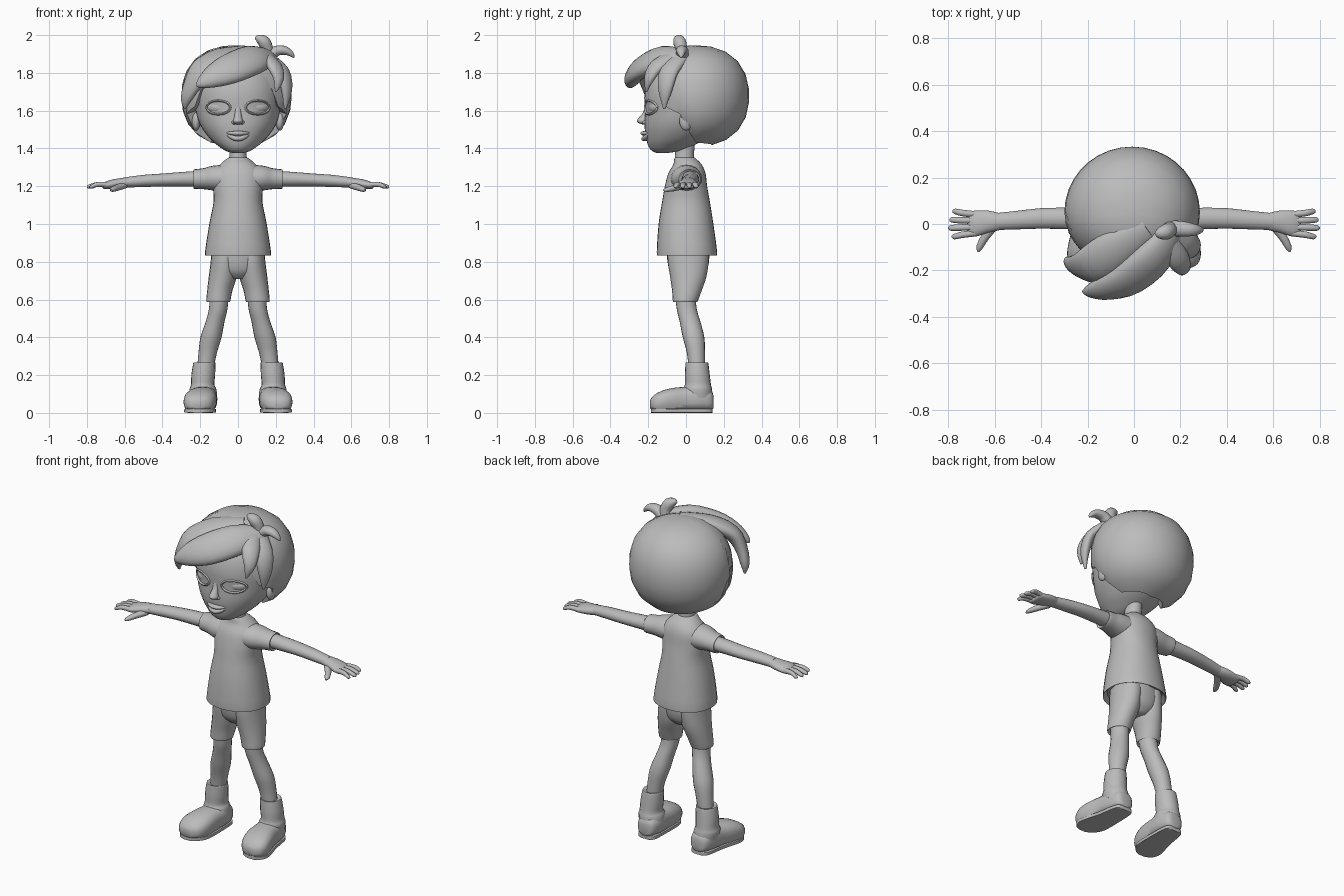
import bpy, bmesh, math
from mathutils import Vector

GREY = bpy.data.materials.new("plain_grey")
GREY.diffuse_color = (0.5, 0.5, 0.5, 1)
X, Y, Z = Vector((1, 0, 0)), Vector((0, 1, 0)), Vector((0, 0, 1))
HEAD = Vector((0, 0.03, 1.66))


def finish(name, bm, mirror=False):
    bmesh.ops.recalc_face_normals(bm, faces=bm.faces)
    me = bpy.data.meshes.new(name)
    bm.to_mesh(me)
    bm.free()
    me.materials.append(GREY)
    ob = bpy.data.objects.new(name, me)
    bpy.context.collection.objects.link(ob)
    bpy.ops.object.select_all(action='DESELECT')
    ob.select_set(True)
    bpy.context.view_layer.objects.active = ob
    bpy.ops.object.shade_smooth_by_angle(angle=math.radians(50))
    if mirror:
        ob.modifiers.new("mirror", 'MIRROR')
    return ob


def spline(secs, k):
    # Catmull-Rom through the section tuples
    out = []
    for i in range(len(secs) - 1):
        a, b, c, d = (secs[max(i - 1, 0)], secs[i], secs[i + 1],
                      secs[min(i + 2, len(secs) - 1)])
        for j in range(k):
            t = j / k
            out.append([0.5 * (2 * q + (r - p) * t + (2 * p - 5 * q + 4 * r - s) * t * t
                               + (3 * q - p - 3 * r + s) * t ** 3)
                        for p, q, r, s in zip(a, b, c, d)])
    return out + [list(secs[-1])]


def loft(name, secs, u=None, v=None, normal=None, n=20, p=2.0, k=3, mirror=False, floor=None):
    # sections are x, y, z, radius along u, radius along v
    secs = spline(secs, k)
    bm = bmesh.new()
    rings = []
    for i, (x, y, z, r1, r2) in enumerate(secs):
        c = Vector((x, y, z))
        a, b = u, v
        if a is None:
            t = Vector(secs[min(i + 1, len(secs) - 1)][:3]) - Vector(secs[max(i - 1, 0)][:3])
            a = t.cross(normal or (c - HEAD)).normalized()
            b = a.cross(t).normalized()
        ring = []
        for j in range(n):
            w = 2 * math.pi * j / n
            cs, sn = math.cos(w), math.sin(w)
            e = (abs(cs) ** p + abs(sn) ** p) ** (-1 / p)
            co = c + a * (max(r1, .002) * cs * e) + b * (max(r2, .002) * sn * e)
            if floor is not None:
                co.z = max(co.z, floor)
            ring.append(bm.verts.new(co))
        rings.append(ring)
    for r, s in zip(rings, rings[1:]):
        for j in range(n):
            bm.faces.new((r[j], r[(j + 1) % n], s[(j + 1) % n], s[j]))
    bm.faces.new(rings[0])
    bm.faces.new(rings[-1])
    return finish(name, bm, mirror)


def ball(name, loc, size, turn=0, mirror=False):
    bm = bmesh.new()
    bmesh.ops.create_uvsphere(bm, u_segments=20, v_segments=12, radius=1)
    for w in bm.verts:
        q = Vector(a * b for a, b in zip(w.co, size))
        c, s = math.cos(turn), math.sin(turn)
        w.co = Vector((q.x * c - q.y * s, q.x * s + q.y * c, q.z)) + Vector(loc)
    return finish(name, bm, mirror)


# Shirt and sleeves
loft("shirt", [(0, .005, .86, .15, .14), (0, .005, .838, .168, .152), (0, .005, .85, .175, .16),
               (0, 0, 1.0, .152, .145), (0, 0, 1.12, .129, .126), (0, 0, 1.2, .133, .112),
               (0, .005, 1.27, .13, .098), (0, .008, 1.315, .095, .075),
               (0, -.004, 1.345, .06, .058), (0, -.006, 1.352, .048, .052)], X, Y, n=28, p=2.2)
loft("sleeve", [(.05, 0, 1.24, .085, .075), (.13, .004, 1.243, .08, .066), (.18, .012, 1.24, .066, .056),
                (.225, .018, 1.238, .06, .052), (.236, .018, 1.238, .056, .05),
                (.23, .018, 1.238, .045, .042)], Y, Z, mirror=True)

# Neck and arms
loft("neck", [(0, -.006, 1.3, .055, .056), (0, -.008, 1.37, .045, .05), (0, 0, 1.48, .05, .055)], X, Y)
loft("arm", [(.18, .022, 1.24, .046, .043), (.3, .024, 1.237, .046, .038), (.4, .024, 1.233, .044, .034),
             (.5, .017, 1.228, .04, .032), (.6, .01, 1.22, .036, .027)], Y, Z, mirror=True)

# Hands
loft("palm", [(.58, .01, 1.221, .037, .027), (.63, .01, 1.215, .048, .027), (.68, .002, 1.208, .056, .024),
              (.71, .0, 1.203, .052, .017), (.718, .0, 1.202, .04, .009)], Y, Z, mirror=True)
for i, (y0, y1, tip) in enumerate([(.041, .054, .782), (.014, .018, .795), (-.013, -.017, .8), (-.039, -.054, .785)]):
    loft("finger_%d" % (i + 1), [(.68, y0, 1.208, .014, .014), (.74, (y0 + y1) / 2, 1.21, .014, .013),
                                 (tip - .012, y1, 1.199, .012, .011), (tip, y1, 1.196, .004, .004)],
         Y, Z, n=12, mirror=True)
loft("thumb", [(.6, -.005, 1.205, .02, .018), (.64, -.055, 1.192, .018, .017), (.665, -.1, 1.182, .014, .012),
               (.67, -.12, 1.178, .004, .004)], normal=Z, n=12, mirror=True)

# Shorts
loft("shorts_hips", [(0, .012, .71, .05, .06), (0, .012, .745, .11, .094), (0, .012, .8, .138, .11),
                     (0, .01, .88, .138, .114)], X, Y, n=24, p=2.2)
loft("shorts_leg", [(.103, -.004, .61, .045, .045), (.104, -.004, .588, .059, .062), (.104, -.003, .596, .064, .067),
                    (.096, .005, .65, .067, .079), (.081, .012, .72, .074, .096), (.072, .012, .8, .073, .108),
                    (.07, .012, .86, .07, .108)], X, Y, mirror=True)

# Legs and boots
loft("leg", [(.098, -.004, .63, .05, .054), (.105, .004, .55, .049, .053), (.122, .022, .48, .05, .055),
             (.143, .04, .4, .056, .057), (.16, .052, .32, .049, .048), (.172, .057, .24, .044, .043)],
     X, Y, mirror=True)
loft("boot_shaft", [(.18, .065, .08, .07, .076), (.185, .062, .125, .071, .076), (.187, .063, .15, .062, .069),
                    (.184, .06, .2, .063, .066), (.179, .058, .258, .059, .061),
                    (.178, .057, .268, .055, .057), (.176, .057, .262, .042, .042)], X, Y, mirror=True)
loft("shoe", [(.176, .146, .058, .025, .03), (.177, .132, .066, .052, .052), (.18, .07, .073, .07, .07),
              (.186, 0, .07, .074, .068), (.196, -.07, .066, .083, .066), (.205, -.13, .058, .083, .058),
              (.21, -.172, .05, .064, .042), (.212, -.19, .046, .03, .022)], X, Z, p=2.7, mirror=True, floor=.02)
loft("sole", [(.176, .14, .012, .03, .012), (.178, .12, .012, .056, .012), (.186, 0, .012, .07, .012),
              (.202, -.11, .012, .083, .012), (.211, -.165, .012, .062, .012), (.213, -.185, .012, .03, .012)],
     X, Z, p=8, mirror=True)

# Head
loft("head", [(0, -.125, 1.376, .03, .03), (0, -.105, 1.387, .065, .075), (0, -.085, 1.41, .1, .113),
              (0, -.055, 1.45, .147, .155), (0, -.02, 1.52, .198, .2), (0, 0, 1.6, .224, .217),
              (0, 0, 1.7, .228, .22), (0, 0, 1.8, .2, .19), (0, 0, 1.87, .12, .12)], X, Y, n=32, p=2.1)
ball("ear", (.222, .0, 1.545), (.022, .035, .05), mirror=True)


def face_y(x):
    return -.217 * (1 - (abs(x) / .226) ** 2.1) ** (1 / 2.1)


# Eyes with raised lids
ball("eyeball", (.104, -.158, 1.617), (.064, .038, .036), .38, True)
lid = []
for i in range(25):
    w = i * math.pi / 12
    x = .104 + .063 * math.cos(w)
    lid.append((x, face_y(x) - .001, 1.617 + .036 * math.sin(w), .006, .007))
loft("eyelid", lid, normal=Vector((.3, -1, 0)), n=8, k=1, mirror=True)

# Nose and mouth
loft("nose", [(0, -.205, 1.635, .014, .01), (0, -.214, 1.59, .016, .014), (0, -.227, 1.56, .022, .025),
              (0, -.23, 1.545, .027, .03), (0, -.226, 1.533, .022, .022), (0, -.215, 1.526, .01, .008)], X, Y, n=16)
ball("nostril_wing", (.02, -.216, 1.538), (.014, .016, .011), mirror=True)


def lip(name, mid, drop, y, thick):
    loft(name, [(s * .065, -.19 - (y + .19 + .0) * (-1) * (1 - s * s), mid + drop * (1 - s * s),
                 .004 + thick * (1 - s * s), .006 + .011 * (1 - s * s))
                for s in (-1, -.6, -.25, 0, .25, .6, 1)], normal=Vector((0, -1, 0)), n=10)


lip("upper_lip", 1.482, -.002, -.224, .008)
lip("lower_lip", 1.482, -.03, -.22, .01)

# Hair cap whose lower edge follows the hairline around the head
EDGE = [(0, 163), (90, 153), (98, 140), (106, 112), (130, 102), (140, 82), (180, 62)]


def hairline(d):
    for (a, s), (b, t) in zip(EDGE, EDGE[1:]):
        if d <= b:
            return s + (t - s) * (d - a) / (b - a)
    return EDGE[-1][1]


bm = bmesh.new()
ctr, N, ROWS = Vector((-.008, .05, 1.678)), 36, 10
top = bm.verts.new(ctr + Z * .268)
prev = None
for r in range(1, ROWS + 2):
    ring = []
    for j in range(N):
        d = 360 * j / N
        th = math.radians(hairline(min(d, 360 - d)) * min(r, ROWS) / ROWS)
        s, c = math.sin(th), math.cos(th)
        e = (s ** 2.3 + abs(c) ** 2.3) ** (-1 / 2.3) * (.84 if r > ROWS else 1)
        ax, ay = math.sin(math.radians(d)), math.cos(math.radians(d))
        ring.append(bm.verts.new(ctr + Vector((.292 * ax * s, (.284 if ay > 0 else .25) * ay * s, .268 * c)) * e))
    for j in range(N):
        q = (j + 1) % N
        bm.faces.new((prev[j], prev[q], ring[q], ring[j]) if prev else (top, ring[q], ring[j]))
    prev = ring
finish("hair_cap", bm)

# Fringe and side locks
loft("fringe_main", [(.17, -.02, 1.89, .05, .03), (.09, -.14, 1.875, .09, .05), (-.02, -.235, 1.83, .093, .05),
                     (-.12, -.275, 1.785, .07, .045), (-.19, -.29, 1.748, .035, .026),
                     (-.22, -.29, 1.73, .006, .006)])
loft("fringe_left", [(.06, -.02, 1.91, .06, .03), (-.08, -.11, 1.88, .09, .045), (-.18, -.18, 1.82, .09, .045),
                     (-.24, -.185, 1.74, .06, .035), (-.275, -.17, 1.66, .035, .025),
                     (-.28, -.16, 1.61, .006, .006)])
loft("fringe_right", [(.14, -.05, 1.89, .045, .03), (.19, -.15, 1.84, .05, .03), (.215, -.195, 1.77, .032, .022),
                      (.2, -.21, 1.7, .005, .005)])
loft("side_lock", [(.16, -.03, 1.88, .05, .03), (.235, -.09, 1.81, .055, .03), (.258, -.11, 1.71, .04, .025),
                   (.25, -.115, 1.61, .006, .006)])

# Cowlicks
loft("cowlick_up", [(.15, -.02, 1.87, .04, .035), (.152, -.025, 1.93, .033, .032), (.135, -.035, 1.966, .033, .034),
                    (.105, -.04, 1.982, .02, .022), (.09, -.04, 1.982, .005, .005)], normal=-Y, n=14)
loft("cowlick_side", [(.15, -.02, 1.87, .035, .035), (.2, -.02, 1.915, .028, .034), (.25, -.025, 1.918, .023, .028),
                      (.285, -.025, 1.897, .013, .016), (.296, -.025, 1.88, .004, .004)], normal=-Y, n=14)
